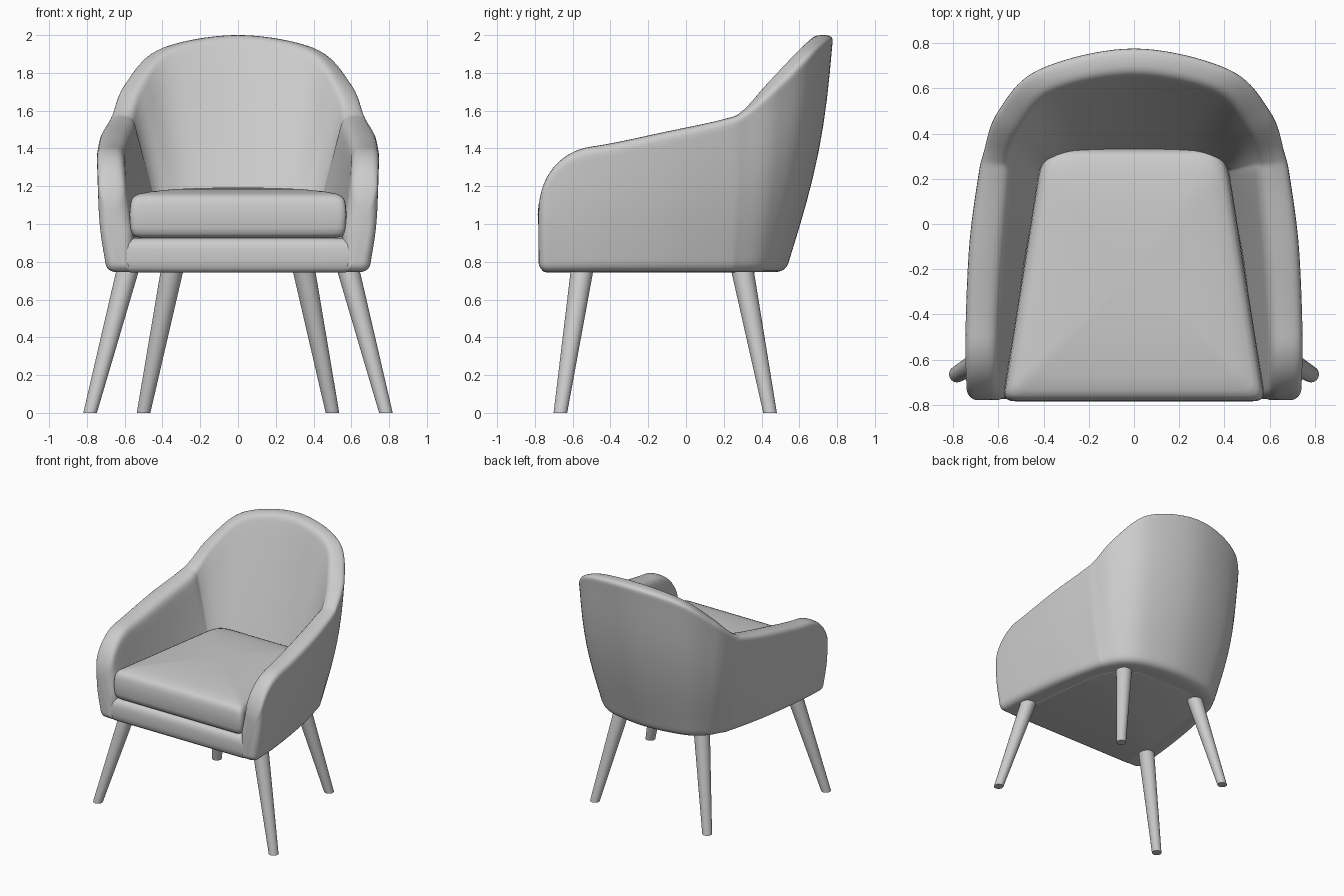
import bpy, bmesh, math
from mathutils import Vector as V

if "Cube" in bpy.data.objects:
    bpy.data.objects.remove(bpy.data.objects["Cube"])


def loft(name, rings, angle=50):
    """Skin closed rings of equal length and cap both ends."""
    bm = bmesh.new()
    vs = [[bm.verts.new(p) for p in r] for r in rings]
    n = len(vs[0])
    for a, b in zip(vs, vs[1:]):
        for i in range(n):
            j = (i + 1) % n
            bm.faces.new((a[i], a[j], b[j], b[i]))
    bm.faces.new(vs[0])
    bm.faces.new(vs[-1])
    bmesh.ops.recalc_face_normals(bm, faces=bm.faces)
    me = bpy.data.meshes.new(name)
    bm.to_mesh(me)
    bm.free()
    ob = bpy.data.objects.new(name, me)
    bpy.context.collection.objects.link(ob)
    bpy.ops.object.select_all(action='DESELECT')
    bpy.context.view_layer.objects.active = ob
    ob.select_set(True)
    bpy.ops.object.shade_smooth_by_angle(angle=math.radians(angle))
    return ob


def rounded(corners, radii, edge_bulge, seg=6, edge_seg=8):
    """Closed outline through corners, each rounded by its own radius."""
    out, n = [], len(corners)
    spans = []
    for i, c in enumerate(corners):
        a, b = corners[i - 1], corners[(i + 1) % n]
        r = min(radii[i], .45 * (a - c).length, .45 * (b - c).length)
        spans.append((c + (a - c).normalized() * r, c, c + (b - c).normalized() * r))
    for i, (p, c, q) in enumerate(spans):
        for k in range(seg + 1):
            t = k / seg
            w = 2 * t * (1 - t) * .85
            arc = (1 - t) ** 2 * p + 2 * t * (1 - t) * c + t * t * q
            out.append(arc.lerp(c, w * .25))
        nxt = spans[(i + 1) % n][0]
        for k in range(1, edge_seg):
            t = k / edge_seg
            out.append(q.lerp(nxt, t) + edge_bulge[i] * math.sin(math.pi * t))
    return out


def stack(name, half, radii, levels, centre):
    """Pad made of a symmetric plan outline, scaled at each (scale, z) level."""
    pts = [V((x, y, 0)) for x, y in half] + [V((-x, y, 0)) for x, y in reversed(half)]
    plan = rounded(pts, radii + radii[::-1], [V((0, 0, 0))] * len(pts))
    c = V((0, centre, 0))
    return loft(name, [[c + (p - c) * s + V((0, 0, z)) for p in plan] for s, z in levels])


# Shell: key sections from arm front to back centre
# outer bottom xy, outer top xy, top z, inner top xy, inner bottom xy, bulge
KEYS = [
    (.700, -.78, .745, -.78, 1.40, .605, -.78, .560, -.78, .010),
    (.690, -.50, .752, -.50, 1.41, .605, -.50, .530, -.50, .010),
    (.635, -.10, .738, -.10, 1.49, .580, -.10, .475, -.10, .012),
    (.565, .20, .700, .20, 1.555, .555, .20, .410, .19, .015),
    (.535, .28, .672, .32, 1.60, .560, .29, .380, .24, .020),
    (.460, .40, .610, .50, 1.75, .515, .42, .310, .26, .030),
    (.310, .49, .425, .69, 1.93, .365, .59, .190, .275, .038),
    (0, .535, 0, .785, 2.0, 0, .665, 0, .28, .040),
]


def flip(k):
    return tuple(-v if i in (0, 2, 5, 7) else v for i, v in enumerate(k))


def key_at(t):
    ghost = [tuple(2 * a - b for a, b in zip(KEYS[0], KEYS[1]))] + KEYS + [flip(KEYS[-2])]
    i = min(int(t), len(KEYS) - 2)
    f = t - i
    return [.5 * (2 * b + (c - a) * f + (2 * a - 5 * b + 4 * c - d) * f * f
                  + (3 * b - a - 3 * c + d) * f ** 3)
            for a, b, c, d in zip(*ghost[i:i + 4])]


def section(t):
    obx, oby, otx, oty, zt, itx, ity, ibx, iby, bulge = key_at(t)
    # rounded arm nose
    s = min(1, max(0, (-.5 - oby) / .28))
    zt -= .33 * (1 - math.sqrt(1 - s * s))
    e, r = oby + .78, .05
    d = r - math.sqrt(max(0, r * r - (r - e) ** 2)) if e < r else 0
    zb = .745 + d
    pts = [V((obx - d, oby, zb)), V((otx - d, oty, zt)), V((itx + d, ity, zt)),
           V((ibx + d, iby, .95)), V((ibx + d, iby, zb))]
    out = V((otx - ibx, oty - iby, 0)).normalized() * bulge
    z = V((0, 0, 0))
    return rounded(pts, [.075, .075, .075, .02, .01], [out, z, z, z, z])


ts = [0, .008, .025, .06, .1, .15, .2] + [.3 + .1 * i for i in range(67)] + [7]
half = [section(min(t, 7)) for t in ts if t < 6.95] + [section(7)]
other = [[V((-p.x, p.y, p.z)) for p in r] for r in reversed(half[:-1])]
loft("backrest_and_arms", half + other)

# Seat base between the arms
stack("seat_base", [(.61, -.775), (.50, .15), (.40, .32), (.25, .40)], [.03, .1, .1, .1],
      [(.93, .742), (.97, .75), (.99, .768), (1, .80), (1, .865), (.99, .895), (.965, .915), (.92, .925)], -.2)

# Seat cushion with a slight crown
stack("seat_cushion", [(.582, -.785), (.405, .335)], [.06, .13],
      [(.88, .925), (.95, .933), (.98, .95), (.993, .98), (1, 1.05), (.993, 1.10),
       (.98, 1.13), (.955, 1.148), (.91, 1.16), (.8, 1.172), (.6, 1.184), (.35, 1.191), (.1, 1.193)], -.22)


# Splayed tapered legs
def leg(name, top, foot):
    rings = []
    for k in range(2):
        c, r, z = ((foot, .036, 0), (top, .061, .79))[k]
        rings.append([V((c[0] + r * math.cos(a), c[1] + r * math.sin(a), z))
                      for a in (2 * math.pi * i / 32 for i in range(32))])
    loft(name, rings)


for side, sx in (("right", 1), ("left", -1)):
    leg("front_leg_" + side, (sx * .575, -.545), (sx * .783, -.665))
    leg("back_leg_" + side, (sx * .342, .292), (sx * .50, .445))
